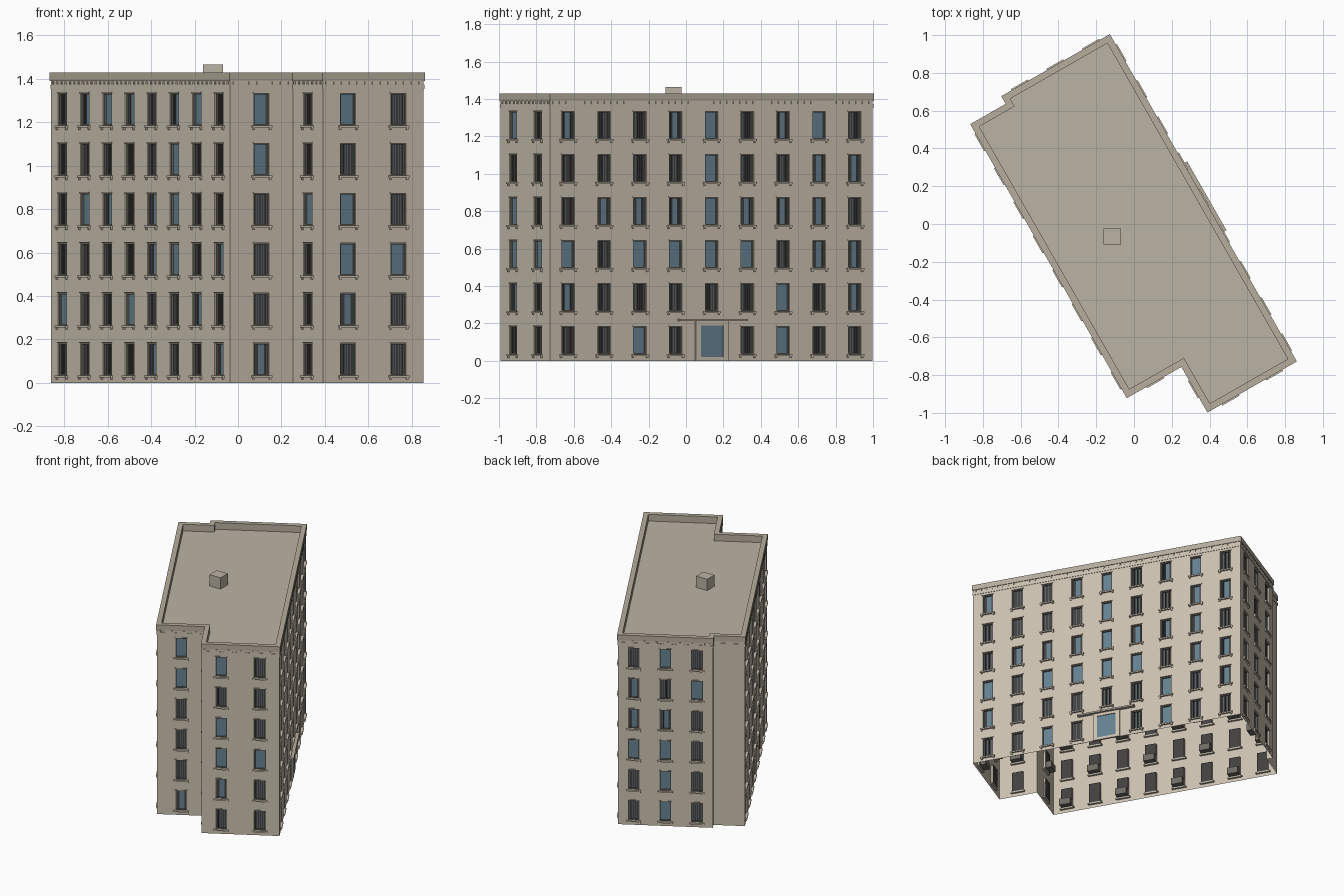
import bpy, bmesh, random
from mathutils import Vector, Matrix

if "Cube" in bpy.data.objects:
    bpy.data.objects.remove(bpy.data.objects["Cube"])

random.seed(4)
U, W = Vector((0.496, -0.868)), Vector((-0.868, -0.496))
ORIGIN = Vector((-0.13, 0.998))
DECK, TOP = 1.38, 1.43
SILL, HEAD, PITCH, FLOORS = 0.035, 0.183, 0.23, 6
HALF = 0.04          # half window width
DEPTH = 0.016        # window recess

# footprint, counter-clockwise: (along, across, windows on the wall that starts here)
PLAN = [(0, 0, 3), (0, .652, 0), (.047, .652, 0), (.047, .868, 8),
        (1.708, .868, 1), (1.708, .535, 1), (1.986, .535, 2), (1.986, 0, 9)]
POLY = [ORIGIN + U * a + W * b for a, b, n in PLAN]
N = len(POLY)


def material(name, r, g, b):
    m = bpy.data.materials.new(name)
    m.diffuse_color = (r, g, b, 1)
    m.use_nodes = True
    m.node_tree.nodes["Principled BSDF"].inputs["Base Color"].default_value = m.diffuse_color
    return m


STONE = material("wall_stone", .60, .53, .43)
TRIM = material("trim_stone", .47, .42, .34)
ROOF = material("roof_grey", .50, .45, .37)
FRAME = material("frame_dark", .16, .15, .13)
GLASS = material("glass_blue", .13, .22, .28)
BLIND = material("blind_dark", .055, .052, .05)

PARTS = {}


def part(name, mat):
    return PARTS.setdefault(name, (bmesh.new(), mat))[0]


walls = part("walls", STONE)
deck = part("roof_deck", ROOF)
parapet = part("parapet", TRIM)
cornice = part("cornice", STONE)
dentils = part("dentils", STONE)
sills = part("window_sills", STONE)
frames = part("window_frames", FRAME)
panes = part("window_panes", GLASS)
blinds = part("blinds", BLIND)
inner = part("inner_boxes", FRAME)
entry = part("entrance_surround", STONE)
canopy = part("entrance_canopy", TRIM)


class Wall:
    """Local frame: s along the wall, d outward, z up."""
    def __init__(self, i):
        self.a = POLY[i]
        e = POLY[(i + 1) % N] - self.a
        self.length = e.length
        self.t = e.normalized()
        self.n = Vector((self.t.y, -self.t.x))

    def p(self, s, d, z):
        q = self.a + self.t * s + self.n * d
        return Vector((q.x, q.y, z))

    def quad(self, bm, *pts):
        bm.faces.new([bm.verts.new(self.p(*q)) for q in pts])

    def box(self, bm, s0, s1, d0, d1, z0, z1):
        c = self.p((s0 + s1) / 2, (d0 + d1) / 2, (z0 + z1) / 2)
        rot = Matrix(((self.t.x, -self.n.x, 0), (self.t.y, -self.n.y, 0), (0, 0, 1))).to_4x4()
        size = Matrix.Diagonal((s1 - s0, d1 - d0, z1 - z0, 1))
        bmesh.ops.create_cube(bm, size=1, matrix=Matrix.Translation(c) @ rot @ size)


def offset(d):
    out = []
    for i in range(N):
        n1, n2 = Wall(i - 1 if i else N - 1).n, Wall(i).n
        out.append(POLY[i] + (n1 + n2) * d / (1 + n1.dot(n2)))
    return out


def ring(bm, d_in, d_out, z0, z1):
    # closed rectangular moulding that follows the footprint
    loops = [[bm.verts.new((q.x, q.y, z)) for q in offset(d)]
             for d, z in ((d_out, z0), (d_out, z1), (d_in, z1), (d_in, z0))]
    for k in range(4):
        a, b = loops[k], loops[(k + 1) % 4]
        for i in range(N):
            j = (i + 1) % N
            bm.faces.new((a[i], a[j], b[j], b[i]))


def opening(w, s0, s1, z0, z1):
    # reveal and glass pane
    for a, b in (((s0, z0), (s1, z0)), ((s1, z0), (s1, z1)), ((s1, z1), (s0, z1)), ((s0, z1), (s0, z0))):
        w.quad(walls, (a[0], 0, a[1]), (b[0], 0, b[1]), (b[0], -DEPTH, b[1]), (a[0], -DEPTH, a[1]))
    w.quad(panes, (s0, -DEPTH, z0), (s1, -DEPTH, z0), (s1, -DEPTH, z1), (s0, -DEPTH, z1))
    w.quad(blinds, (s0, -DEPTH - .003, z0), (s0, -DEPTH - .003, z1), (s1, -DEPTH - .003, z1), (s1, -DEPTH - .003, z0))


def window(w, c, z0, z1, odd):
    s0, s1, f = c - HALF, c + HALF, .006
    opening(w, s0, s1, z0, z1)
    for r in ((s0, s0 + f, z0, z1), (s1 - f, s1, z0, z1), (s0, s1, z0, z0 + f), (s0, s1, z1 - f, z1)):
        w.box(frames, r[0], r[1], -DEPTH, -.006, r[2], r[3])
    # blinds: open, drawn in strips, or gathered at the sides
    kind = random.choice((0, 1, 1, 2))
    strips = {0: (), 1: (-.026, -.013, 0, .013, .026), 2: (-.028, -.017, .026)}[kind]
    for k in strips:
        w.box(blinds, c + k - .005, c + k + .005, -DEPTH - .001, -DEPTH + .003, z0 + f, z1 - f)
    # sill on brackets, thin lintel
    w.box(sills, c - .052, c + .052, -DEPTH, .012, z0 - .010, z0)
    for k in (-.044, .044):
        w.box(sills, c + k - .005, c + k + .005, 0, .008, z0 - .020, z0 - .010)
    w.box(sills, s0 - .004, s1 + .004, 0, .004, z1, z1 + .006)
    if odd:
        w.box(inner, s0, s1, -.06, -DEPTH - .004, z0, z0 + .05)


# walls with window openings
for i in range(N):
    w, n = Wall(i), PLAN[i][2]
    L = w.length
    centres = [(k + .5) * L / n for k in range(n)]
    zs = [(SILL + k * PITCH, HEAD + k * PITCH) for k in range(FLOORS)]
    cuts = [0] + [v for c in centres for v in (c - HALF, c + HALF)] + [L]
    if n == 0:
        w.quad(walls, (0, 0, 0), (L, 0, 0), (L, 0, TOP), (0, 0, TOP))
        continue
    for k in range(0, len(cuts), 2):     # solid piers
        w.quad(walls, *[(s, 0, z) for s, z in ((cuts[k], 0), (cuts[k + 1], 0), (cuts[k + 1], TOP), (cuts[k], TOP))])
    for j, c in enumerate(centres):      # spandrels between windows
        door = n == 9 and j == 4
        edges = [0] + [v for z in zs for v in z] + [TOP]
        for k in range(0, len(edges), 2):
            w.quad(walls, *[(s, 0, z) for s, z in ((c - HALF, edges[k]), (c + HALF, edges[k]),
                                                   (c + HALF, edges[k + 1]), (c - HALF, edges[k + 1]))])
        for k, (z0, z1) in enumerate(zs):
            if not (door and k == 0):
                window(w, c, z0, z1, (j + k) % 2)
        if door:                         # entrance with canopy
            w.box(panes, c - .07, c + .07, -.004, .004, .02, .19)
            for r in ((-.1, -.07, 0, .212), (.07, .1, 0, .212), (-.07, .07, .19, .212), (-.07, .07, 0, .02)):
                w.box(entry, c + r[0], c + r[1], -.004, .009, r[2], r[3])
            w.box(canopy, c - .21, c + .21, 0, .026, .212, .224)
    m = max(1, round(L / .04))
    for k in range(m):                   # dentil row under the cornice
        c = (k + .5) * L / m
        w.box(dentils, c - .006, c + .006, 0, .004, 1.374, 1.388)

# roof edge
ring(parapet, -.03, .005, 1.39, TOP)
ring(parapet, -.03, -.002, DECK - .01, 1.39)
ring(cornice, -.002, .003, 1.352, 1.374)

# roof deck and rooftop box
deck.faces.new([deck.verts.new((q.x, q.y, DECK)) for q in offset(-.01)])
bmesh.ops.create_cube(part("roof_box", ROOF), size=1,
                      matrix=Matrix.Translation((-.115, -.066, 1.4225)) @ Matrix.Diagonal((.092, .086, .085, 1)))

for name, (bm, mat) in PARTS.items():
    if name in ("parapet", "cornice", "roof_box"):
        bmesh.ops.recalc_face_normals(bm, faces=bm.faces)
    me = bpy.data.meshes.new(name)
    bm.to_mesh(me)
    bm.free()
    me.materials.append(mat)
    bpy.context.collection.objects.link(bpy.data.objects.new(name, me))
